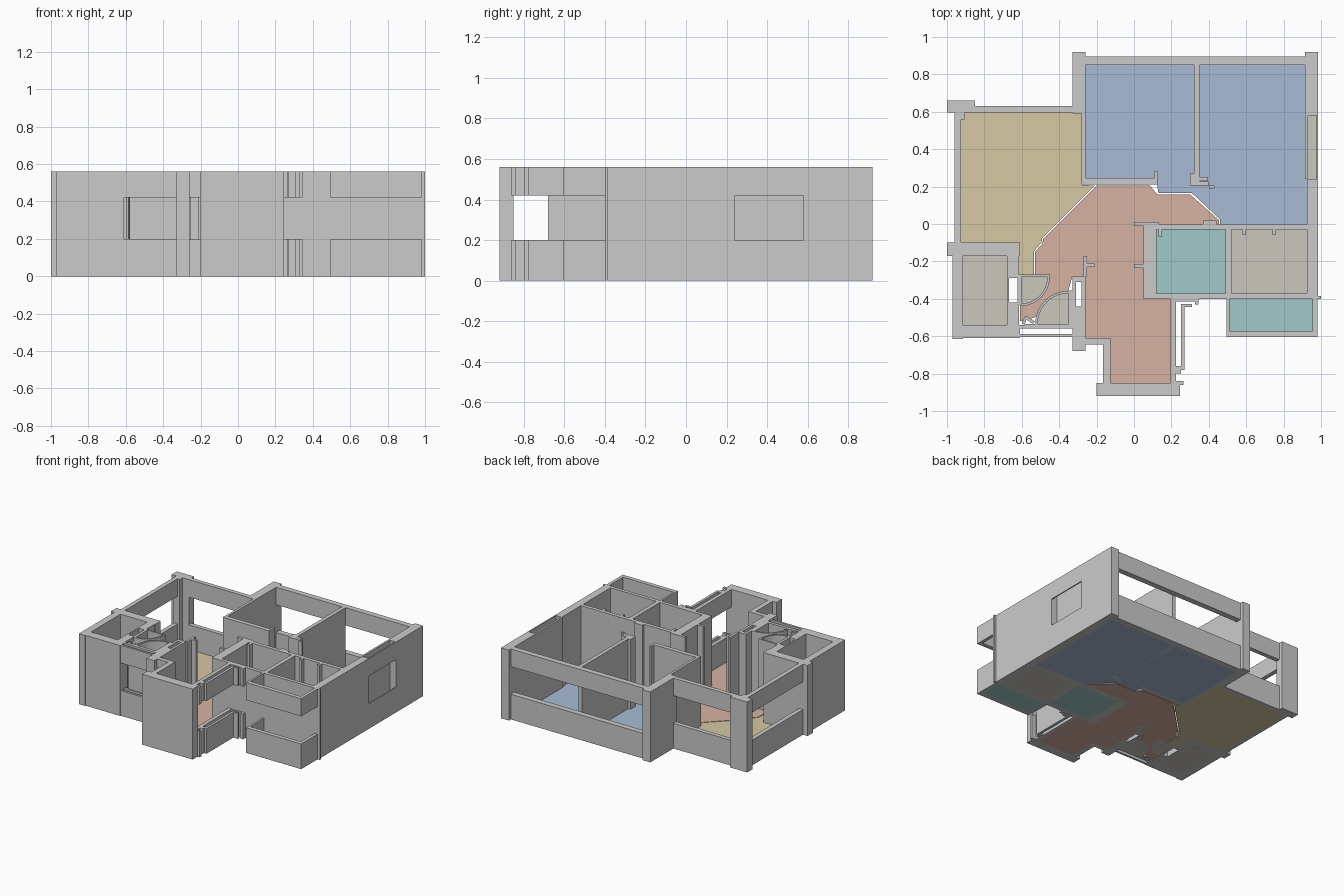
import bpy, bmesh
from math import cos, sin, radians

H, SILL, HEAD = 0.56, 0.20, 0.42
FULL = [(0, H)]
BAND = [(0, SILL), (HEAD, H)]


def prism(bm, pts, z0, z1):
    low = [bm.verts.new((x, y, z0)) for x, y in pts]
    top = [bm.verts.new((x, y, z1)) for x, y in pts]
    bm.faces.new(low[::-1])
    bm.faces.new(top)
    n = len(pts)
    for i in range(n):
        j = (i + 1) % n
        bm.faces.new((low[i], low[j], top[j], top[i]))


def make(name, outlines, spans, mat=None):
    bm = bmesh.new()
    for pts in outlines:
        for z0, z1 in spans:
            prism(bm, pts, z0, z1)
    bmesh.ops.recalc_face_normals(bm, faces=bm.faces)
    me = bpy.data.meshes.new(name)
    bm.to_mesh(me)
    bm.free()
    ob = bpy.data.objects.new(name, me)
    bpy.context.collection.objects.link(ob)
    if mat:
        me.materials.append(mat)
    return ob


def rect(x0, x1, y0, y1):
    return [(x0, y0), (x1, y0), (x1, y1), (x0, y1)]


def walls(name, rects, spans=FULL):
    return make(name, [rect(*r) for r in rects], spans)


def arc(cx, cy, r, a0, a1, n=10):
    return [(cx + r * cos(radians(a0 + (a1 - a0) * i / n)),
             cy + r * sin(radians(a0 + (a1 - a0) * i / n))) for i in range(n + 1)]


def colour(name, rgb):
    m = bpy.data.materials.new(name)
    m.diffuse_color = (*rgb, 1)
    return m


blue = colour("bedroom_blue", (0.40, 0.50, 0.66))
sand = colour("kitchen_sand", (0.67, 0.58, 0.36))
pink = colour("hall_pink", (0.67, 0.45, 0.36))
teal = colour("wet_teal", (0.36, 0.58, 0.58))
beige = colour("service_beige", (0.60, 0.57, 0.51))

# Corner columns and outer solid walls
walls("back_columns", [(-0.33, -0.26, 0.59, 0.92), (0.915, 0.985, 0.84, 0.92),
                       (-1.0, -0.85, 0.595, 0.66), (-0.96, -0.905, 0.56, 0.60)])
walls("right_wall", [(0.915, 0.985, 0.58, 0.85), (0.915, 0.93, 0.24, 0.58),
                     (0.925, 0.985, -0.40, 0.24), (0.98, 1.0, -0.40, -0.385)])
# Shaft in the right wall with a window in its outer skin
walls("right_shaft_skin", [(0.976, 0.985, 0.24, 0.58)], BAND)

# Window walls: sill below, lintel above
walls("bedroom_window_wall", [(-0.26, 0.915, 0.85, 0.895)], BAND)
walls("kitchen_window_walls", [(-0.85, -0.33, 0.595, 0.63),
                               (-0.96, -0.925, -0.10, 0.56)], BAND)
walls("entry_window_walls", [(-0.26, -0.13, -0.645, -0.61),
                             (-0.165, -0.125, -0.85, -0.61),
                             (0.195, 0.225, -0.85, -0.40),
                             (0.25, 0.27, -0.78, -0.43),
                             (0.225, 0.25, -0.80, -0.76)], BAND)
walls("entry_window_frames", [(0.225, 0.265, -0.86, -0.84), (0.225, 0.33, -0.415, -0.40),
                              (0.25, 0.31, -0.445, -0.428), (0.325, 0.345, -0.43, -0.40)], BAND)
walls("landing_window_wall", [(-0.61, -0.33, -0.56, -0.54),
                              (-0.61, -0.33, -0.605, -0.588)], BAND)
walls("balcony_parapet", [(0.495, 0.98, -0.605, -0.572), (0.495, 0.51, -0.572, -0.40),
                          (0.955, 0.98, -0.572, -0.40)], BAND)

# Lift shaft at the lower left
walls("lift_shaft", [(-0.97, -0.61, -0.17, -0.10), (-1.0, -0.97, -0.17, -0.10),
                     (-0.97, -0.915, -0.615, -0.17), (-0.915, -0.61, -0.61, -0.54),
                     (-0.68, -0.615, -0.29, -0.17), (-0.68, -0.615, -0.54, -0.42),
                     (-0.68, -0.668, -0.42, -0.29), (-0.622, -0.612, -0.42, -0.29)])

# Entry walls and the hollow centre pier
walls("entry_walls", [(-0.20, 0.245, -0.92, -0.85), (-0.33, -0.26, -0.68, -0.44),
                      (-0.33, -0.31, -0.44, -0.28), (-0.28, -0.26, -0.44, -0.28),
                      (-0.31, -0.28, -0.31, -0.28), (-0.27, -0.25, -0.28, -0.17),
                      (-0.25, -0.21, -0.23, -0.21)])

# Room partitions
walls("bedroom_partitions", [(-0.28, -0.26, 0.21, 0.60), (-0.28, 0.125, 0.21, 0.245),
                             (0.11, 0.128, 0.24, 0.28), (0.32, 0.35, 0.21, 0.85),
                             (0.30, 0.40, 0.205, 0.228), (0.30, 0.32, 0.228, 0.27),
                             (0.35, 0.395, 0.23, 0.25), (0.40, 0.43, 0.19, 0.205)])
walls("bathroom_partitions", [(0.05, 0.12, -0.40, 0.0), (0.12, 0.925, -0.03, 0.0),
                              (0.12, 0.925, -0.40, -0.372), (0.49, 0.522, -0.372, -0.03),
                              (0.0, 0.13, -0.01, 0.012), (0.37, 0.44, 0.0, 0.02),
                              (0.0, 0.05, -0.235, -0.215), (0.13, 0.15, -0.07, -0.03),
                              (0.58, 0.60, -0.06, -0.03), (0.74, 0.76, -0.06, -0.03)])

# Door leaves with quarter-circle swing walls
T = 0.013
for name, cx, cy, r, a in (("inner_door", -0.61, -0.28, 0.16, -90),
                           ("outer_door", -0.35, -0.535, 0.178, 90)):
    outer = arc(cx, cy, r, a, a + 90)
    inner = arc(cx, cy, r - T, a, a + 90)
    make(name + "_swing", [outer + inner[::-1]], FULL)
    make(name + "_swing_floor", [[(cx, cy)] + inner], [(0, 0.005)], beige)
walls("door_leaves", [(-0.61, -0.45, -0.283, -0.27), (-0.615, -0.60, -0.43, -0.27),
                      (-0.35, -0.33, -0.54, -0.355), (-0.58, -0.35, -0.548, -0.535)])
make("door_jamb", [[(-0.60, -0.53), (-0.58, -0.49), (-0.53, -0.52), (-0.54, -0.535),
                    (-0.575, -0.51), (-0.585, -0.54)]], FULL)

# Coloured floors
F = [(0, 0.005)]
make("bedroom_floor", [[(-0.26, 0.85), (-0.26, 0.24), (0.12, 0.24), (0.13, 0.165),
                        (0.31, 0.165), (0.46, 0.025), (0.46, -0.01), (0.925, -0.01),
                        (0.925, 0.85)]], F, blue)
make("kitchen_floor", [[(-0.93, 0.595), (-0.93, -0.10), (-0.615, -0.10), (-0.615, -0.27),
                        (-0.535, -0.27), (-0.535, -0.145), (-0.495, -0.10), (-0.49, -0.075),
                        (-0.21, 0.205), (-0.28, 0.21), (-0.28, 0.595)]], F, sand)
make("hall_floor", [[(-0.20, 0.205), (-0.485, -0.08), (-0.49, -0.105), (-0.53, -0.15),
                     (-0.53, -0.275), (-0.45, -0.28), (-0.49, -0.38), (-0.61, -0.44),
                     (-0.61, -0.52), (-0.53, -0.50), (-0.45, -0.39), (-0.35, -0.355),
                     (-0.33, -0.28), (-0.26, -0.28), (-0.26, -0.62), (-0.13, -0.62),
                     (-0.13, -0.85), (0.20, -0.85), (0.20, -0.40), (0.05, -0.40),
                     (0.05, 0.0), (0.455, 0.0), (0.455, 0.02), (0.30, 0.158),
                     (0.125, 0.158), (0.085, 0.205)]], F, pink)
make("wet_floors", [rect(0.12, 0.49, -0.372, -0.03),
                    rect(0.51, 0.955, -0.572, -0.40)], F, teal)
make("service_floors", [rect(0.522, 0.925, -0.372, -0.03), rect(0.93, 0.976, 0.24, 0.58),
                        rect(-0.915, -0.68, -0.54, -0.17)], F, beige)
